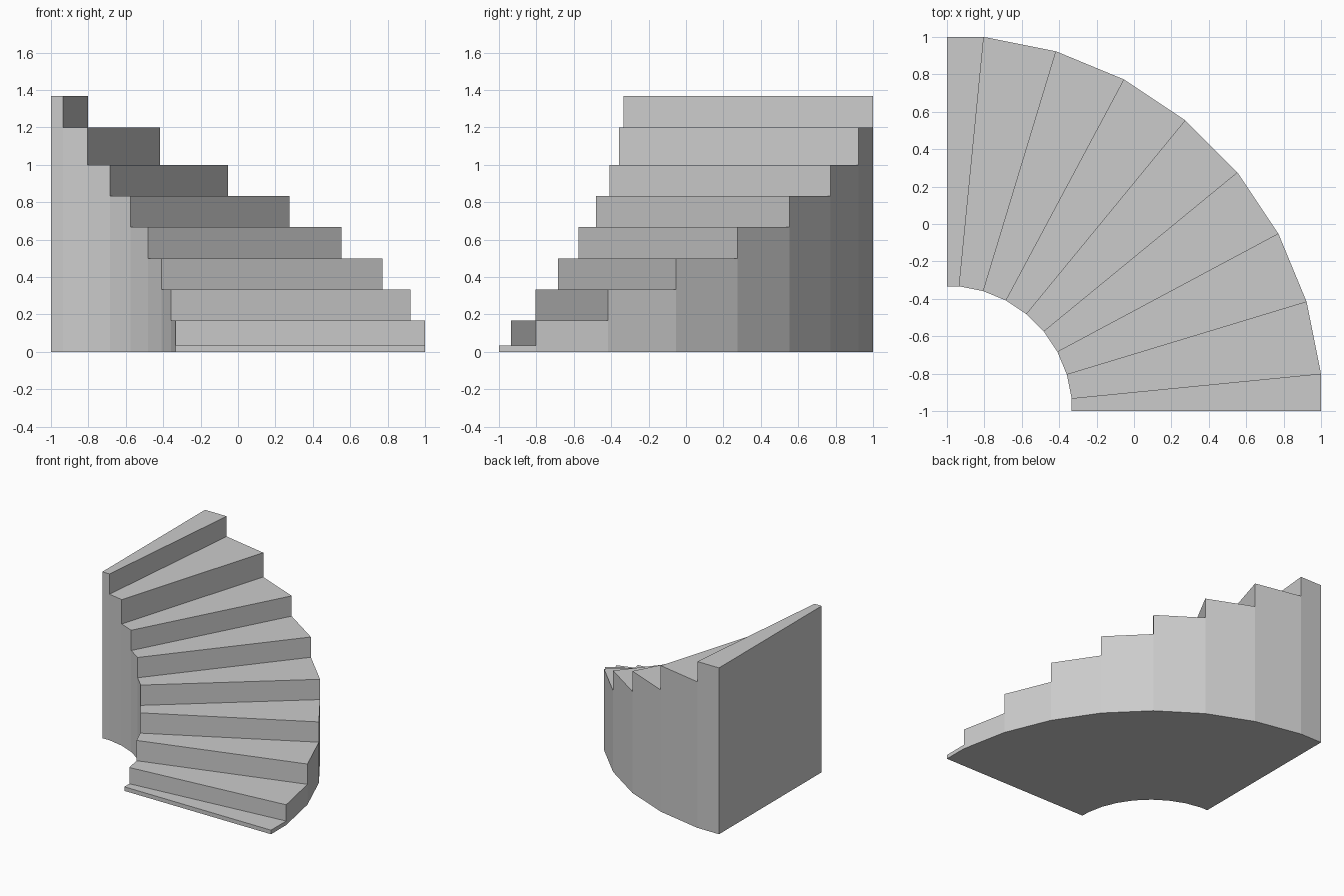
import bpy, bmesh, math
from mathutils import Vector

cube = bpy.data.objects.get("Cube")
if cube:
    bpy.data.objects.remove(cube, do_unlink=True)

# Plain grey for the whole staircase
grey = bpy.data.materials.new("stone_grey")
grey.use_nodes = True
grey.diffuse_color = (0.6, 0.6, 0.6, 1)
grey.node_tree.nodes["Principled BSDF"].inputs["Base Color"].default_value = (0.6, 0.6, 0.6, 1)

# Quarter turn around one corner: half-width treads at both ends
CENTRE = Vector((-1, -1, 0))
STEP = math.radians(11.25)
angles = [0] + [STEP * (i + 0.5) for i in range(8)] + [math.pi / 2]
heights = [1/30, 1/6, 1/3, 1/2, 2/3, 5/6, 1, 1.2, 41/30]
INNER, OUTER = 2/3, 2

bm = bmesh.new()
cache = {}


def vert(i, radius, z):
    """Shared vertex on angle line i; the corners lie on straight-cut ends."""
    key = (i, radius, z)
    if key not in cache:
        a = angles[i]
        r = radius if i in (0, 9) else radius / math.cos(STEP / 2)
        cache[key] = bm.verts.new(CENTRE + Vector((r * math.cos(a), r * math.sin(a), z)))
    return cache[key]


def upright(i, low, high):
    """Vertical face across the stairs on angle line i."""
    bm.faces.new([vert(i, INNER, low), vert(i, OUTER, low),
                  vert(i, OUTER, high), vert(i, INNER, high)])


# Treads, risers and the walls beneath them
below = 0
for i, top in enumerate(heights):
    bm.faces.new([vert(i, INNER, top), vert(i, OUTER, top),
                  vert(i + 1, OUTER, top), vert(i + 1, INNER, top)])
    upright(i, below, top)
    for radius in (INNER, OUTER):
        wall = [vert(i, radius, 0), vert(i + 1, radius, 0),
                vert(i + 1, radius, top), vert(i, radius, top)]
        if below:
            wall.append(vert(i, radius, below))
        bm.faces.new(wall)
    below = top

# Tall back end: its edge runs straight down from the top tread
upright(9, 0, heights[-1])

# Flat underside
bm.faces.new([vert(i, INNER, 0) for i in range(10)] +
             [vert(i, OUTER, 0) for i in reversed(range(10))])

bmesh.ops.recalc_face_normals(bm, faces=bm.faces[:])
mesh = bpy.data.meshes.new("curved_staircase")
bm.to_mesh(mesh)
bm.free()
mesh.materials.append(grey)
staircase = bpy.data.objects.new("curved_staircase", mesh)
bpy.context.collection.objects.link(staircase)
